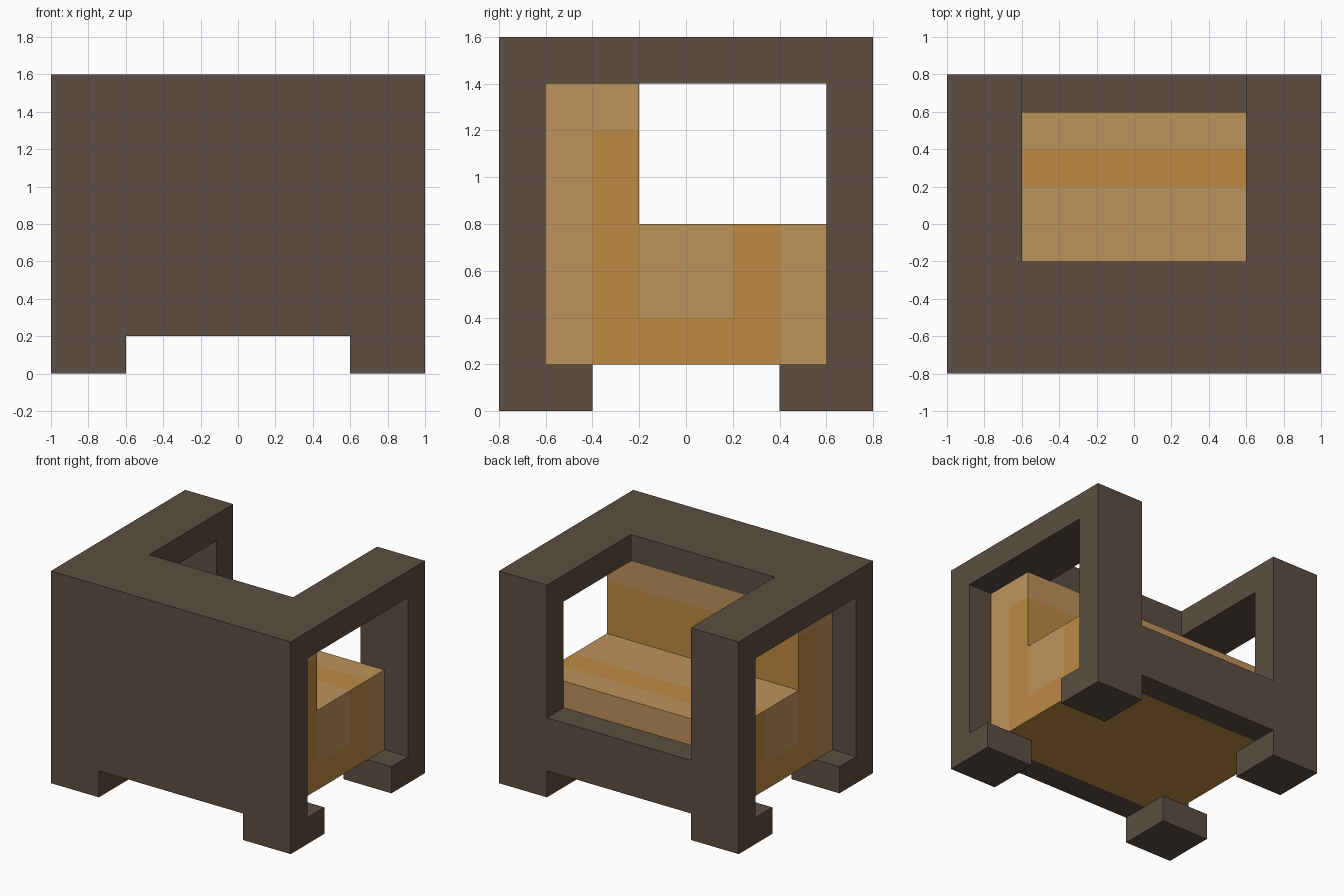
import bpy
import bmesh
from mathutils import Vector

if "Cube" in bpy.data.objects:
    bpy.data.objects.remove(bpy.data.objects["Cube"])


def material(name, colour):
    m = bpy.data.materials.new(name)
    m.diffuse_color = (*colour, 1.0)
    m.use_nodes = True
    m.node_tree.nodes["Principled BSDF"].inputs["Base Color"].default_value = m.diffuse_color
    return m


wood = material("dark wood", (0.107, 0.076, 0.054))
fabric = material("tan fabric", (0.515, 0.292, 0.107))
stripe = material("orange stripe", (0.508, 0.254, 0.056))


def add_object(name, bm, *mats):
    bmesh.ops.recalc_face_normals(bm, faces=bm.faces)
    mesh = bpy.data.meshes.new(name)
    bm.to_mesh(mesh)
    bm.free()
    for m in mats:
        mesh.materials.append(m)
    ob = bpy.data.objects.new(name, mesh)
    bpy.context.collection.objects.link(ob)
    return ob


def box(name, lo, hi):
    bm = bmesh.new()
    bmesh.ops.create_cube(bm, size=1)
    for v in bm.verts:
        v.co = [(a + b) / 2 + c * (b - a) for a, b, c in zip(lo, hi, v.co)]
    return add_object(name, bm, wood)


# Frame: one solid block, carved into panel, posts, arms, rail and feet
frame = box("frame", (-1, -0.8, 0), (1, 0.8, 1.6))
cutters = {
    "side_opening_cutter": ((-1.2, -0.6, 0.2), (1.2, 0.6, 1.4)),
    "entry_cutter": ((-0.6, -0.2, 0.6), (0.6, 1.0, 1.8)),
    "foot_gap_lengthways_cutter": ((-0.6, -1.0, -0.2), (0.6, 1.0, 0.2)),
    "foot_gap_sideways_cutter": ((-1.2, -0.4, -0.2), (1.2, 0.4, 0.2)),
}
for name, (lo, hi) in cutters.items():
    cutter = box(name, lo, hi)
    cutter.hide_render = True
    cutter.hide_viewport = True
    mod = frame.modifiers.new(name, 'BOOLEAN')
    mod.operation = 'DIFFERENCE'
    mod.solver = 'EXACT'
    mod.object = cutter

# Cushion: L-shaped side profile (y, z) extruded across the width
profile = [(-0.6, 0.2), (0.6, 0.2), (0.6, 0.8), (-0.2, 0.8), (-0.2, 1.4), (-0.6, 1.4)]
bm = bmesh.new()
side = bm.faces.new([bm.verts.new((-0.8, y, z)) for y, z in profile])
grown = bmesh.ops.extrude_face_region(bm, geom=[side])["geom"]
bmesh.ops.translate(bm, vec=(1.6, 0, 0),
                    verts=[g for g in grown if isinstance(g, bmesh.types.BMVert)])
if side.is_valid and sum(abs(f.normal.x) > 0.9 for f in bm.faces) < 2:
    bm.faces.new([v for v in bm.verts if v.co.x < 0])
bmesh.ops.recalc_face_normals(bm, faces=bm.faces)

# Cut lines for the painted stripe
cuts = [((0, y, 0), (0, 1, 0)) for y in (-0.4, -0.2, 0.2, 0.4)]
cuts += [((0, 0, z), (0, 0, 1)) for z in (0.4, 0.8, 1.2)]
for co, no in cuts:
    bmesh.ops.bisect_plane(bm, geom=bm.verts[:] + bm.edges[:] + bm.faces[:],
                           plane_co=co, plane_no=no, dist=1e-5)


def in_stripe(p):
    return ((abs(p.y) < 0.4 and p.z < 0.4) or 0.2 < p.y < 0.4
            or (-0.4 < p.y < -0.2 and p.z < 1.2))


# Colour each face by the band just beneath it; the underside is plain
bm.normal_update()
for f in bm.faces:
    p = f.calc_center_median() - f.normal * 0.1
    f.material_index = int(f.normal.z < -0.5 or in_stripe(p))
add_object("seat_cushion", bm, fabric, stripe)
